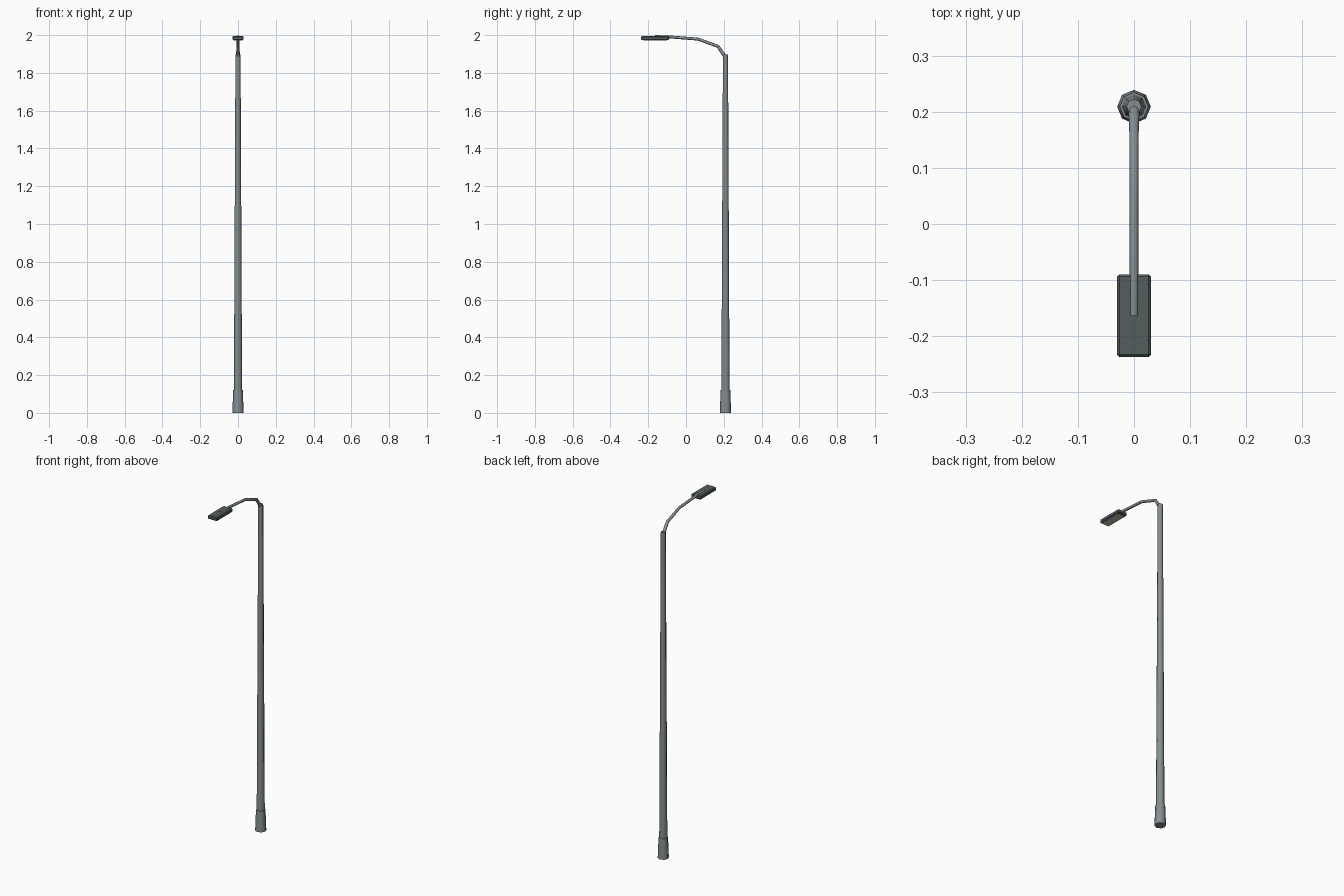
import bpy, bmesh, math

if "Cube" in bpy.data.objects:
    bpy.data.objects.remove(bpy.data.objects["Cube"])

POLE_Y = 0.209


def material(name, color):
    m = bpy.data.materials.new(name)
    m.diffuse_color = (*color, 1)
    m.use_nodes = True
    m.node_tree.nodes["Principled BSDF"].inputs["Base Color"].default_value = m.diffuse_color
    return m


metal = material("grey_metal", (0.24, 0.27, 0.28))
dark = material("dark_housing", (0.09, 0.11, 0.11))
glass = material("lens", (0.55, 0.50, 0.40))


def finish(name, bm, mat, smooth=None):
    bmesh.ops.recalc_face_normals(bm, faces=bm.faces)
    me = bpy.data.meshes.new(name)
    bm.to_mesh(me)
    bm.free()
    me.materials.append(mat)
    ob = bpy.data.objects.new(name, me)
    bpy.context.collection.objects.link(ob)
    if smooth:
        bpy.ops.object.select_all(action='DESELECT')
        ob.select_set(True)
        bpy.context.view_layer.objects.active = ob
        bpy.ops.object.shade_smooth_by_angle(angle=math.radians(smooth))
    return ob


def loft(name, rings, mat, radius_n=8):
    """Tube through rings of (y, z, radius, tilt); tilt 0 is a horizontal ring."""
    bm = bmesh.new()
    loops = []
    for y, z, r, tilt in rings:
        loop = []
        for i in range(radius_n):
            a = 2 * math.pi * i / radius_n
            u, v = r * math.cos(a), r * math.sin(a)
            loop.append(bm.verts.new((u, y + v * math.cos(tilt), z + v * math.sin(tilt))))
        loops.append(loop)
    for a, b in zip(loops, loops[1:]):
        for i in range(radius_n):
            j = (i + 1) % radius_n
            bm.faces.new((a[i], a[j], b[j], b[i]))
    bm.faces.new(loops[0])
    bm.faces.new(loops[-1])
    return finish(name, bm, mat, 50)


def box(name, size, center, mat, bevel=0.0):
    bm = bmesh.new()
    bmesh.ops.create_cube(bm, size=1)
    for v in bm.verts:
        v.co = [c + p * s for c, p, s in zip(center, v.co, size)]
    if bevel:
        bmesh.ops.bevel(bm, geom=bm.edges[:], offset=bevel, segments=1, affect='EDGES')
    return finish(name, bm, mat)


# Flared foot and tapered pole
loft("pole_base", [(POLE_Y, 0, 0.030, 0), (POLE_Y, 0.12, 0.0255, 0)], metal)
loft("pole", [(POLE_Y, 0.06, 0.022, 0), (POLE_Y, 1.897, 0.0135, 0)], metal)

# Bent arm reaching over the road
d = math.radians
loft("arm", [(0.207, 1.885, 0.010, d(20)), (0.170, 1.940, 0.0085, d(52)),
             (0.063, 1.979, 0.0078, d(77)), (-0.095, 1.991, 0.0076, d(87)),
             (-0.163, 1.992, 0.0076, d(90))], metal)

# Lamp head with a lens set in the underside
box("lamp_head", (0.060, 0.147, 0.021), (0, -0.1635, 1.9845), dark, 0.004)
box("lens_panel", (0.046, 0.125, 0.004), (0, -0.1635, 1.974), glass)
